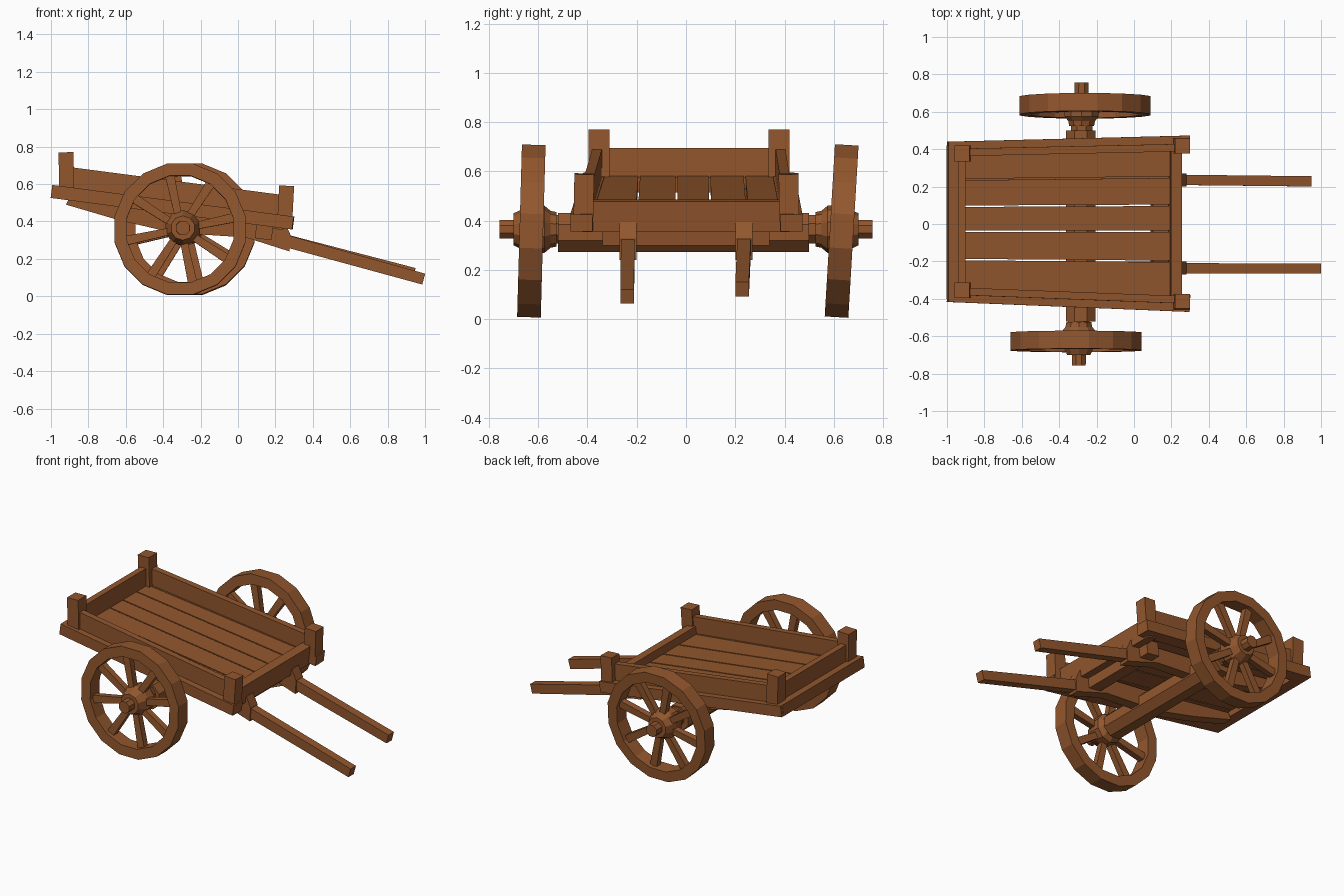
import bpy, bmesh, math
from mathutils import Vector, Matrix

if "Cube" in bpy.data.objects:
    bpy.data.objects.remove(bpy.data.objects["Cube"])

wood = bpy.data.materials.new("brown wood")
wood.diffuse_color = (0.29, 0.095, 0.027, 1)
wood.use_nodes = True
wood.node_tree.nodes["Principled BSDF"].inputs["Base Color"].default_value = wood.diffuse_color


def finish(name, bm):
    bmesh.ops.recalc_face_normals(bm, faces=bm.faces)
    me = bpy.data.meshes.new(name)
    bm.to_mesh(me)
    bm.free()
    me.materials.append(wood)
    ob = bpy.data.objects.new(name, me)
    bpy.context.collection.objects.link(ob)
    return ob


def beam(name, a, b, w, h, w2=None, h2=None, side=(0, 1, 0)):
    """Squared timber from a to b; w runs along 'side', h across it."""
    a, b = Vector(a), Vector(b)
    d = (b - a).normalized()
    s = Vector(side)
    s = (s - d * s.dot(d)).normalized()
    u = s.cross(d)
    bm = bmesh.new()
    ends = []
    for p, ww, hh in ((a, w, h), (b, w2 or w, h2 or h)):
        ends.append([bm.verts.new(p + s * i * ww / 2 + u * j * hh / 2)
                     for i, j in ((-1, -1), (1, -1), (1, 1), (-1, 1))])
    for ring in ends:
        bm.faces.new(ring)
    for i in range(4):
        k = (i + 1) % 4
        bm.faces.new((ends[0][i], ends[0][k], ends[1][k], ends[1][i]))
    return finish(name, bm)


def lathe(name, profile, n, closed=False):
    """Turn (y, radius) points around the y axis."""
    bm = bmesh.new()
    rings = [[bm.verts.new((r * math.cos((i + .5) * math.tau / n), y,
                            r * math.sin((i + .5) * math.tau / n)))
              for i in range(n)] for y, r in profile]
    m = len(rings)
    for j in range(m if closed else m - 1):
        p, q = rings[j], rings[(j + 1) % m]
        for i in range(n):
            k = (i + 1) % n
            bm.faces.new((p[i], p[k], q[k], q[i]))
    if not closed:
        bm.faces.new(rings[0])
        bm.faces.new(rings[-1])
    return finish(name, bm)


def extrude_xz(name, pts, y, w):
    """Side profile given a width along y."""
    bm = bmesh.new()
    l = [bm.verts.new((x, y - w / 2, z)) for x, z in pts]
    r = [bm.verts.new((x, y + w / 2, z)) for x, z in pts]
    bm.faces.new(l)
    bm.faces.new(r)
    for i in range(len(pts)):
        k = (i + 1) % len(pts)
        bm.faces.new((l[i], l[k], r[k], r[i]))
    return finish(name, bm)


def deck(x):
    """Height of the sloping bed top."""
    return 0.465 - 0.131 * x


# axle
axle = lathe("axle", [(-.52, .085), (.50, .085)], 8)
axle.location = (-.285, 0, .352)

# wheels: rim, spokes, hub, axle end (each leans slightly)
for tag, s, cx, hx, cy, lean, R in (("front", -1, -.31, -.295, -.628, -1.6, .357),
                                    ("back", 1, -.262, -.28, .632, -3.4, .357)):
    rot = Matrix.Rotation(math.radians(lean), 4, 'X')
    rim = lathe(tag + "_wheel_rim", [(-.048, R), (.048, R), (.048, R - .066),
                                     (-.048, R - .066)], 16, True)
    rim.matrix_world = Matrix.Translation((cx, cy, .358)) @ rot
    for i in range(8):
        t = math.radians(12 + 45 * i)
        d = Vector((math.cos(t), 0, math.sin(t)))
        sp = beam(f"{tag}_spoke_{i}", d * .06, d * (R - .05), .04, .038, .04, .05)
        sp.matrix_world = Matrix.Translation((cx * .6 + hx * .4, cy, .36)) @ rot
    hub = lathe(tag + "_hub", [(s * y, r) for y, r in (
        (.525, .07), (.55, .075), (.575, .096), (.635, .096), (.70, .065))], 10)
    hub.location = (hx, 0, .365)
    end = lathe(tag + "_axle_end", [(s * .48, .062), (s * .55, .062),
                                    (s * .56, .042), (s * .757, .04)], 8)
    end.location = (hx, 0, .365)

# bed: side rails, side boards, corner posts, underframe, shafts
for tag, s, yr, yf in (("front", -1, .372, .425), ("back", 1, .395, .428)):
    beam(tag + "_side_rail", (-.995, s * yr, deck(-.995) - .035),
         (.295, s * yf, deck(.295) - .035), .09, .07)
    beam(tag + "_side_board", (-.93, s * (yr - .012), deck(-.93) + .05),
         (.25, s * (yf - .02), deck(.25) + .05), .04, .115)
    beam(tag + "_rear_post", (-.915, s * (yr - .018), .56),
         (-.92, s * (yr - .018), .77), .085, .08)
    beam(tag + "_fore_post", (.25, s * (yf - .008), .40),
         (.26, s * (yf - .012), .59), .08, .08)
    extrude_xz(tag + "_under_beam", [(-.92, .49), (-.63, .405), (-.35, .34), (.04, .315),
               (.275, .24), (.28, .33), (.25, .395), (-.3, .45), (-.9, .53)],
               s * .235, .07)
    beam(tag + "_shaft", (.15, s * .237, .325),
         (.993 if s < 0 else .942, s * (.238 if s < 0 else .228), .092 if s < 0 else .122),
         .055, .066, .055, .06)

# end rails, end boards and cross beam
beam("rear_rail", (-.955, -.40, deck(-.955) - .035), (-.955, .42, deck(-.955) - .035),
     .085, .07, side=(1, 0, -.131))
beam("rear_board", (-.92, -.35, .635), (-.92, .37, .635), .04, .12, side=(1, 0, 0))
beam("fore_board", (.22, -.42, .42), (.22, .42, .42), .06, .125, side=(1, 0, -.131))
beam("cross_beam", (.14, -.34, .35), (.14, .34, .35), .09, .09, side=(1, 0, -.131))

# floor planks with narrow gaps
edges = [-.40, -.20, -.04, .10, .25, .41]
for i in range(5):
    y0, y1 = edges[i] + .004, edges[i + 1] - .004
    yc = (y0 + y1) / 2
    beam(f"floor_plank_{i}", (-.94, yc * .95, deck(-.94) - .02),
         (.21, yc, deck(.21) - .02), (y1 - y0) * .95, .035, y1 - y0, .035)
